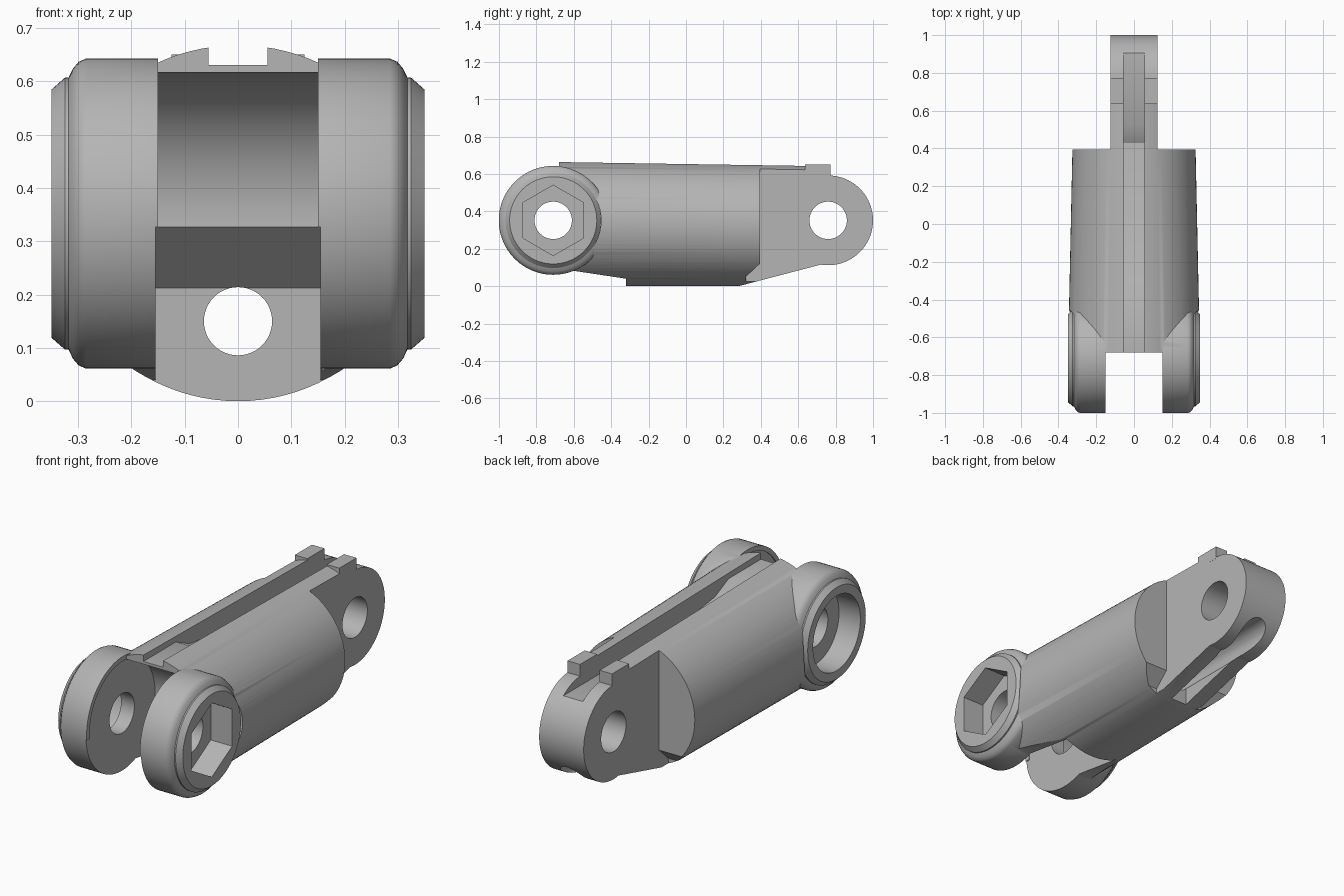
import bpy, bmesh, math
from mathutils import Matrix, Vector

if "Cube" in bpy.data.objects:
    bpy.data.objects.remove(bpy.data.objects["Cube"], do_unlink=True)

grey = bpy.data.materials.new("plain grey")
grey.use_nodes = True
tone = (0.46, 0.46, 0.46, 1)
grey.diffuse_color = tone
grey.node_tree.nodes["Principled BSDF"].inputs["Base Color"].default_value = tone

FORK_Y, TONGUE_Y, PIN_Z = -0.71, 0.76, 0.352


def make(name, bm):
    bmesh.ops.recalc_face_normals(bm, faces=bm.faces)
    mesh = bpy.data.meshes.new(name)
    bm.to_mesh(mesh)
    bm.free()
    mesh.materials.append(grey)
    obj = bpy.data.objects.new(name, mesh)
    bpy.context.collection.objects.link(obj)
    return obj


def loft(name, rings):
    """Skin a list of closed rings and cap both ends."""
    bm = bmesh.new()
    rows = [[bm.verts.new(p) for p in ring] for ring in rings]
    for a, b in zip(rows, rows[1:]):
        for i in range(len(a)):
            j = (i + 1) % len(a)
            bm.faces.new((a[i], a[j], b[j], b[i]))
    bm.faces.new(rows[0])
    bm.faces.new(rows[-1])
    return make(name, bm)


def prism(name, x0, x1, outline):
    """Extrude a side outline (y, z) across x."""
    return loft(name, [[(x, y, z) for y, z in outline] for x in (x0, x1)])


def box(name, x0, x1, y0, y1, z0, z1):
    return prism(name, x0, x1, [(y0, z0), (y1, z0), (y1, z1), (y0, z1)])


def turned(name, y, profile, sides=96):
    """Solid turned around a sideways axis; the profile holds (x, radius)."""
    angles = [math.tau * i / sides for i in range(sides)]
    return loft(name, [[(x, y + r * math.sin(a), PIN_Z + r * math.cos(a))
                        for a in angles] for x, r in profile])


def apply(target, tool, operation):
    mod = target.modifiers.new("cut", 'BOOLEAN')
    mod.operation, mod.object, mod.solver = operation, tool, 'EXACT'
    bpy.context.view_layer.objects.active = target
    bpy.ops.object.modifier_apply(modifier=mod.name)
    bpy.data.objects.remove(tool, do_unlink=True)


def cut(tool):
    apply(body, tool, 'DIFFERENCE')


def add(tool):
    apply(body, tool, 'UNION')


# Barrel, slightly tapered to the rear
def barrel_ring(y, half_width, half_height, sides=96):
    return [(half_width * math.sin(math.tau * i / sides), y,
             half_height * (1 + math.cos(math.tau * i / sides))) for i in range(sides)]


body = loft("finger_segment", [barrel_ring(-0.68, 0.349, 0.334),
                               barrel_ring(0.77, 0.318, 0.323)])

# Sloped undersides at both ends
cut(prism("rear_slope", -1, 1, [(0.28, 0), (0.72, 0.115), (1.1, 0.115),
                                (1.1, -0.2), (0.28, -0.2)]))
cut(prism("front_slope", -1, 1, [(-0.32, 0.04), (-0.62, 0.085), (-0.9, 0.085),
                                 (-0.9, -0.2), (-0.32, -0.2)]))

# Shoulders beside the tongue, clearance around the fork rims
for side in (-1, 1):
    cut(prism("shoulder", side * 0.125, side * 0.6,
              [(0.395, 1), (0.395, 0.12), (0.32, 0.05), (0.32, -0.2), (1.2, -0.2), (1.2, 1)]))
    cut(turned("rim_clearance", FORK_Y, [(side * 0.317, 0.256), (side * 0.6, 0.256)]))

# Fork discs with rounded edge and raised chamfered rim
for side in (-1, 1):
    profile = [(0.15, 0.291), (0.285, 0.291), (0.299, 0.285), (0.31, 0.272),
               (0.318, 0.255), (0.325, 0.255), (0.35, 0.233)]
    add(turned("fork_disc", FORK_Y, [(side * x, r) for x, r in profile]))

# Tongue eye and stop blocks at the rear
add(turned("tongue_eye", TONGUE_Y, [(-0.125, 0.24), (0.125, 0.24)]))
add(box("stop_block", -0.1252, 0.1252, 0.635, 0.772, 0.585, 0.651))

# Slot between the fork discs
cut(turned("fork_slot", FORK_Y, [(-0.155, 0.267), (0.155, 0.267)]))
cut(prism("fork_slot_floor", -0.155, 0.155,
          [(-0.445, 0.327), (-0.32, 0.212), (-0.32, -0.2), (-1.2, -0.2), (-1.2, 0.327)]))

# Pin holes, hexagonal nut pocket and round bolt head pocket
for y in (FORK_Y, TONGUE_Y):
    cut(turned("pin_hole", y, [(-0.6, 0.1), (0.6, 0.1)], 64))
cut(turned("nut_pocket", FORK_Y, [(0.23, 0.188), (0.6, 0.188)], 6))
cut(turned("bolt_pocket", FORK_Y, [(-0.23, 0.19), (-0.6, 0.19)], 64))

# Cord groove along the top
cut(prism("top_groove", -0.055, 0.055,
          [(-0.9, 0.631), (-0.42, 0.631), (-0.31, 0.58), (0.43, 0.49),
           (0.53, 0.543), (1.1, 0.543), (1.1, 0.9), (-0.9, 0.9)]))

# Cord tunnel through the lower half, opening under the tongue
bm = bmesh.new()
bmesh.ops.create_cone(bm, cap_ends=True, segments=48, radius1=0.064, radius2=0.064, depth=2.6,
                      matrix=Matrix.Translation(Vector((0, 0, 0.15))) @ Matrix.Rotation(math.pi / 2, 4, 'X'))
cut(make("cord_tunnel", bm))
cut(box("tunnel_slot", -0.045, 0.045, 0.34, 0.72, -0.2, 0.15))

# Smooth shading with crisp edges
bpy.ops.object.select_all(action='DESELECT')
body.select_set(True)
bpy.context.view_layer.objects.active = body
bpy.ops.object.shade_smooth_by_angle(angle=math.radians(30))
